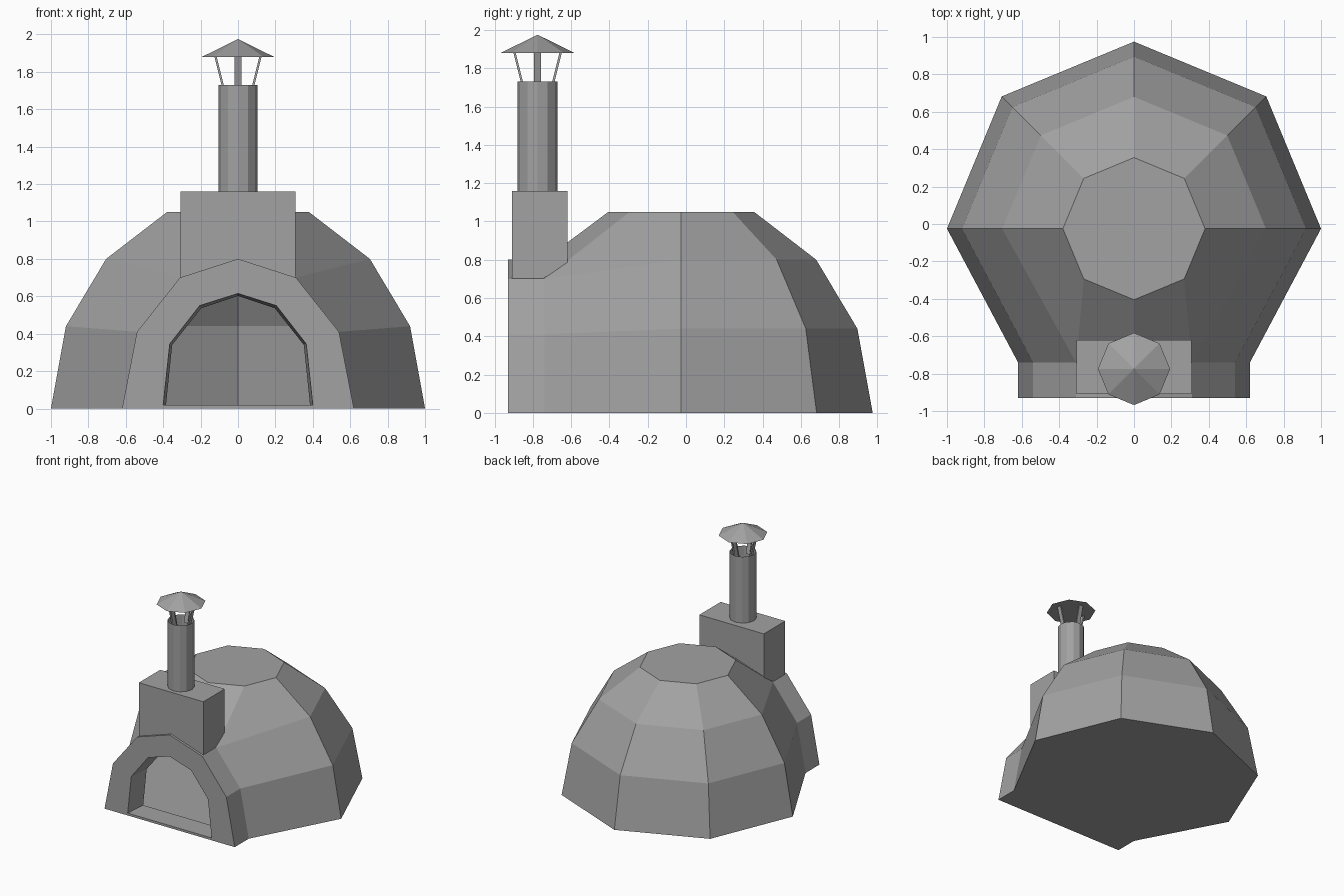
import bpy, bmesh, math
from mathutils import Vector

old = bpy.data.objects.get("Cube")
if old:
    bpy.data.objects.remove(old)

grey = bpy.data.materials.new("warm_grey")
grey.use_nodes = True
GREY = (0.36, 0.36, 0.36, 1)
grey.diffuse_color = GREY
grey.node_tree.nodes["Principled BSDF"].inputs["Base Color"].default_value = GREY


def finish(bm, name, recalc=True):
    if recalc:
        bmesh.ops.recalc_face_normals(bm, faces=bm.faces)
    mesh = bpy.data.meshes.new(name)
    bm.to_mesh(mesh)
    bm.free()
    mesh.materials.append(grey)
    obj = bpy.data.objects.new(name, mesh)
    bpy.context.collection.objects.link(obj)
    return obj


def strip(bm, a, b):
    """Bridge two equal rows of vertices with quads."""
    for i in range(len(a) - 1):
        bm.faces.new((a[i], a[i + 1], b[i + 1], b[i]))


# Oven shell: right half of an eight-sided dome with an arched porch, mirrored
MID_Y, PORCH_BACK, PORCH_FRONT = -0.025, -0.74, -0.93
dome_profile = [(1.0, 0), (0.92, 0.44), (0.705, 0.8), (0.38, 1.05)]
arch = [(0.62, 0), (0.54, 0.41), (0.31, 0.7), (0, 0.8)]
door_outer = [(0.4, 0.02), (0.365, 0.345), (0.205, 0.55), (0, 0.615)]
door_inner = [(0.385, 0.02), (0.352, 0.34), (0.196, 0.537), (0, 0.602)]

bm = bmesh.new()


def row(points, y):
    return [bm.verts.new((x, y, z)) for x, z in points]


def rim(r, z, degrees):
    a = math.radians(degrees)
    return bm.verts.new((r * math.cos(a), MID_Y + r * math.sin(a), z))


side, diagonal, back = [[rim(r, z, d) for r, z in dome_profile] for d in (0, 45, 90)]
strip(bm, side, diagonal)
strip(bm, diagonal, back)

top_diagonal = rim(*dome_profile[-1], -45)
top_front = rim(*dome_profile[-1], -90)
bm.faces.new((back[-1], diagonal[-1], side[-1], top_diagonal, top_front))

# Shoulders that blend the dome into the porch
arch_back, arch_front = row(arch, PORCH_BACK), row(arch, PORCH_FRONT)
strip(bm, side[:3], arch_back[:3])
bm.faces.new((side[2], side[3], top_diagonal, arch_back[2]))
bm.faces.new((top_diagonal, top_front, arch_back[3], arch_back[2]))
strip(bm, arch_back, arch_front)

# Porch face, doorway tunnel and sill
outer, inner = row(door_outer, PORCH_FRONT), row(door_inner, PORCH_BACK)
strip(bm, arch_front, outer)
strip(bm, outer, inner)
ground = bm.verts.new((0, PORCH_FRONT, 0))
sill_front = bm.verts.new((0, PORCH_FRONT, 0.02))
sill_back = bm.verts.new((0, PORCH_BACK, 0.02))
bm.faces.new((arch_front[0], outer[0], sill_front, ground))
bm.faces.new((outer[0], inner[0], sill_back, sill_front))

# Base
bm.faces.new((ground, arch_front[0], arch_back[0], side[0], diagonal[0], back[0]))

shell = finish(bm, "oven_shell")
mirror = shell.modifiers.new("mirror", "MIRROR")
mirror.use_axis[0] = True
mirror.merge_threshold = 0.001

# Flue box: side profile extruded across the porch
bm = bmesh.new()
profile = [(-0.91, 0.7), (-0.75, 0.7), (-0.62, 0.775), (-0.62, 1.16), (-0.91, 1.16)]
face = bm.faces.new([bm.verts.new((-0.307, y, z)) for y, z in profile])
ext = bmesh.ops.extrude_face_region(bm, geom=[face])
bmesh.ops.translate(bm, vec=(0.614, 0, 0),
                    verts=[v for v in ext["geom"] if isinstance(v, bmesh.types.BMVert)])
finish(bm, "flue_box")

# Chimney pipe, open at the top
FLUE_Y = -0.775


def cone(name, sides, r1, r2, z1, z2, open_top=False):
    bm = bmesh.new()
    bmesh.ops.create_cone(bm, cap_ends=True, segments=sides, radius1=r1, radius2=r2, depth=z2 - z1)
    bmesh.ops.translate(bm, verts=bm.verts, vec=(0, FLUE_Y, (z1 + z2) / 2))
    if open_top:
        caps = [f for f in bm.faces if f.normal.z > 0.9]
        bmesh.ops.delete(bm, geom=caps, context="FACES_ONLY")
    return finish(bm, name, recalc=False)


cone("chimney_pipe", 12, 0.105, 0.105, 1.155, 1.73, open_top=True)
cone("rain_cap", 8, 0.193, 0, 1.88, 1.975)

# Four flat struts leaning outward under the cap
for name, turn in (("right", 180), ("left", 0), ("front", -90), ("back", 90)):
    a = math.radians(turn)
    out, across = Vector((math.cos(a), math.sin(a), 0)), Vector((-math.sin(a), math.cos(a), 0))
    bm = bmesh.new()
    rings = []
    for r, z in ((0.07, 1.68), (0.12, 1.88)):
        centre = Vector((0, FLUE_Y, z)) + out * r
        rings.append([bm.verts.new(centre + out * 0.006 * i + across * 0.018 * j)
                      for i, j in ((-1, -1), (1, -1), (1, 1), (-1, 1))])
    low, high = rings
    strip(bm, low + low[:1], high + high[:1])
    bm.faces.new(low)
    bm.faces.new(high)
    finish(bm, "cap_strut_" + name)
